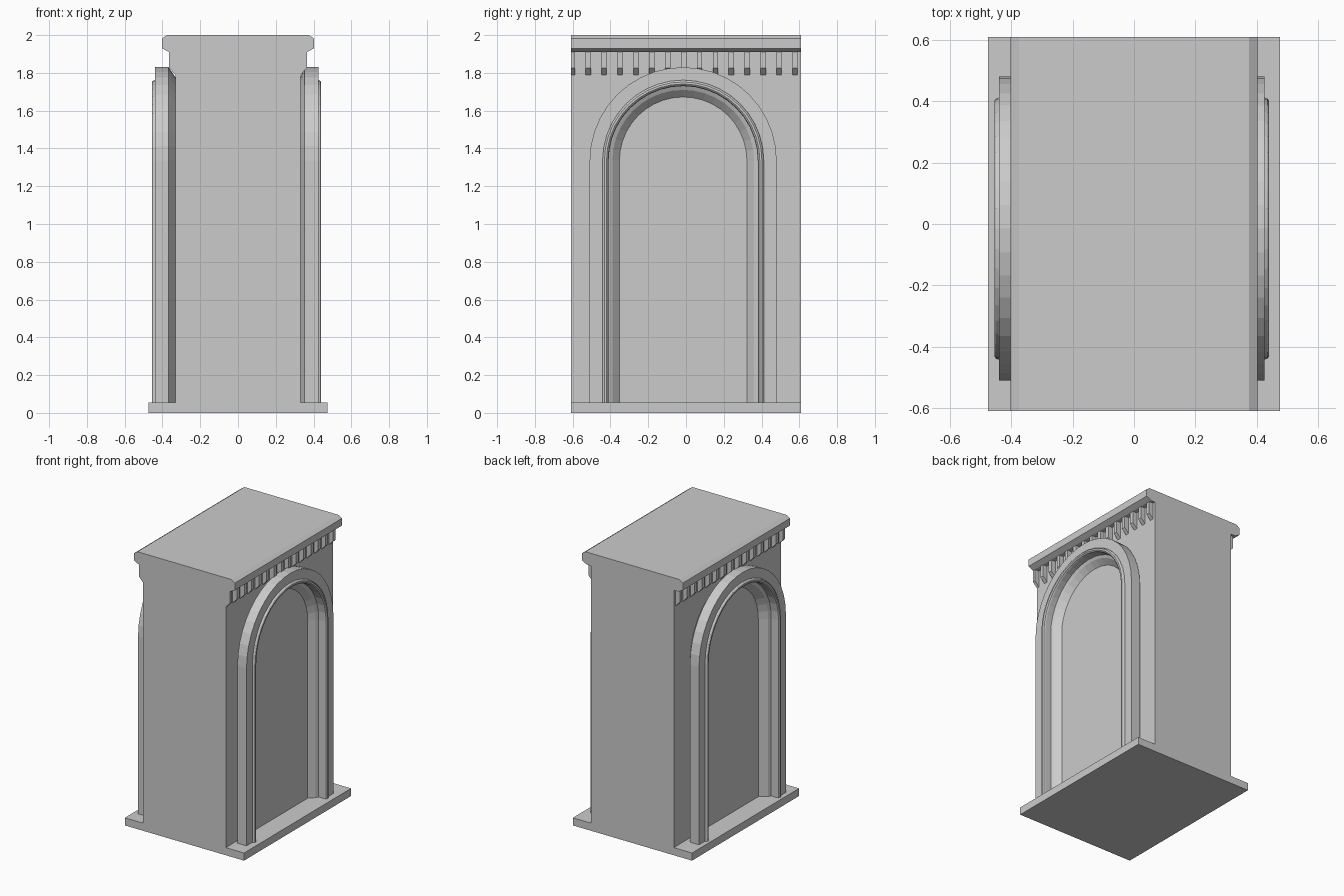
import bpy, bmesh, math

if "Cube" in bpy.data.objects:
    bpy.data.objects.remove(bpy.data.objects["Cube"])

WALL, DEPTH = 0.33, 0.61          # half width of body, half length
BASE_TOP = 0.055
ARCH_X, ARCH_Y, SPRING = -0.0075, -0.015, 1.335


def make_object(name, verts, faces):
    mesh = bpy.data.meshes.new(name)
    bm = bmesh.new()
    vs = [bm.verts.new(v) for v in verts]
    for f in faces:
        bm.faces.new([vs[i] for i in f])
    bmesh.ops.recalc_face_normals(bm, faces=bm.faces)
    bm.to_mesh(mesh)
    bm.free()
    obj = bpy.data.objects.new(name, mesh)
    bpy.context.collection.objects.link(obj)
    return obj


def loft(name, rings):
    """Skin a series of closed rings and cap both ends."""
    n = len(rings[0])
    verts = [v for r in rings for v in r]
    faces = [(k * n + i, k * n + (i + 1) % n,
              (k + 1) * n + (i + 1) % n, (k + 1) * n + i)
             for k in range(len(rings) - 1) for i in range(n)]
    faces += [tuple(range(n)), tuple(range(len(verts) - n, len(verts)))]
    return make_object(name, verts, faces)


def extrude_y(name, profile, y0, y1):
    return loft(name, [[(x, y, z) for x, z in profile] for y in (y0, y1)])


def block(name, half_x, z0, z1):
    return extrude_y(name, [(-half_x, z0), (half_x, z0), (half_x, z1), (-half_x, z1)],
                     -DEPTH, DEPTH)


# plinth and main body
block("plinth", 0.475, 0, BASE_TOP)
block("body", WALL, BASE_TOP, 1.92)

# chamfered cornice
half = [(0.365, 1.91), (0.402, 1.93), (0.402, 1.982), (0.375, 2.0)]
extrude_y("cornice", half + [(-x, z) for x, z in reversed(half)], -DEPTH, DEPTH)

# arch moulding section: (radius, distance from the middle)
section = [(0.44, 0.325), (0.44, WALL), (0.495, 0.36), (0.495, 0.4325),
           (0.427, 0.4325), (0.424, 0.442), (0.417, 0.4475), (0.406, 0.4475),
           (0.398, 0.441), (0.395, 0.43), (0.395, 0.385), (0.375, 0.375),
           (0.3375, WALL), (0.3375, 0.325)]
STEPS = 20

for side, label in ((1, "right"), (-1, "left")):
    # arch frame swept up one leg, round the top and down the other
    path = [(-1, 0, BASE_TOP)]
    path += [(-math.cos(math.pi * i / STEPS), math.sin(math.pi * i / STEPS), SPRING)
             for i in range(STEPS + 1)]
    path += [(1, 0, BASE_TOP)]
    rings = [[(side * d + (ARCH_X if d > WALL else 0), ARCH_Y + c * r, z + s * r)
              for r, d in section] for c, s, z in path]
    loft("arch_frame_" + label, rings)

    # row of dentils with sloped undersides, the first cut by the end face
    tooth = [(side * x, z) for x, z in
             ((0.32, 1.915), (0.364, 1.915), (0.364, 1.825), (WALL, 1.79), (0.32, 1.79))]
    for i in range(15):
        y = -0.602 + 0.0842 * i
        extrude_y(f"dentil_{label}_{i + 1}", tooth, max(y - 0.014, -DEPTH), y + 0.014)
